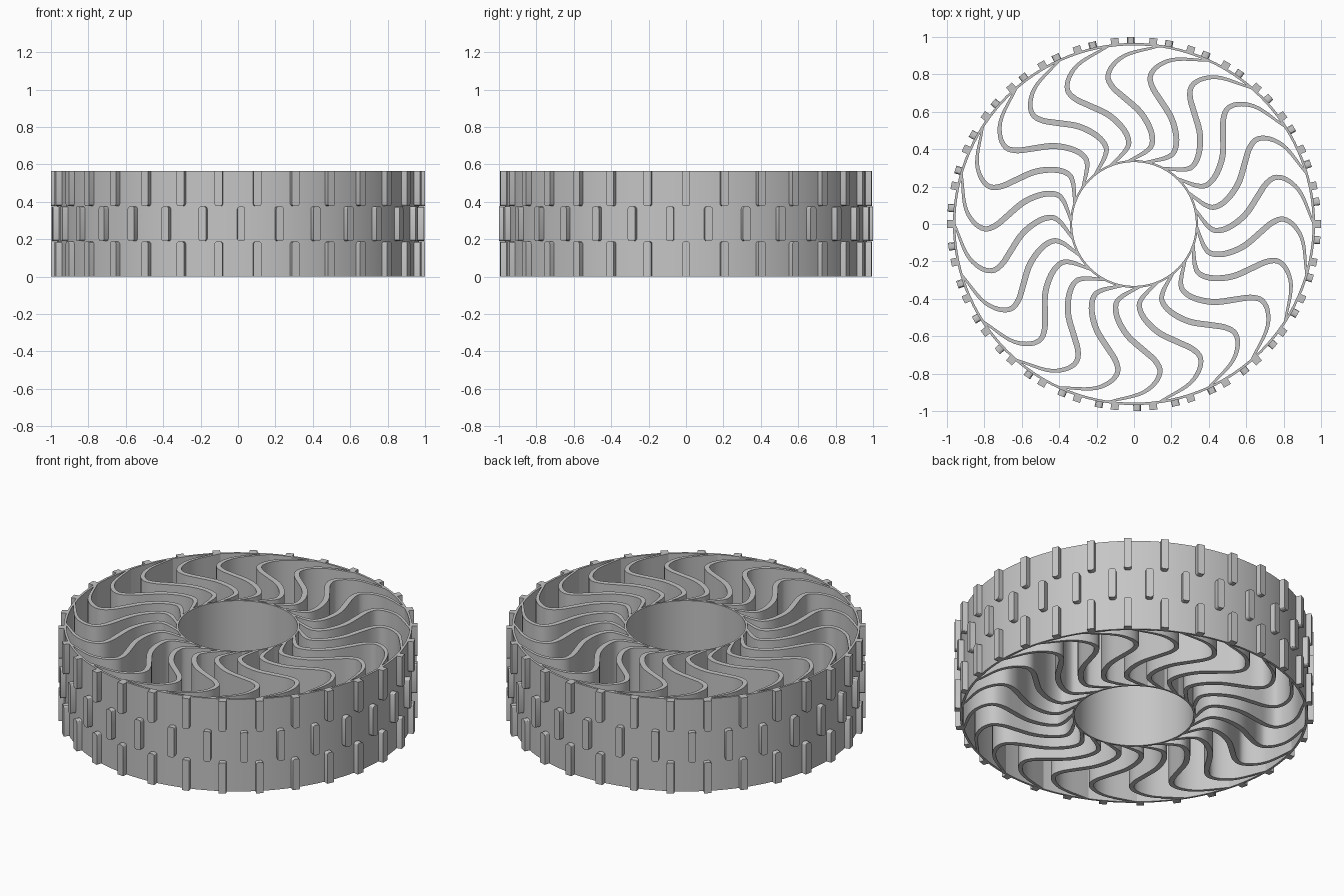
import bpy, bmesh, math
from mathutils import Vector, Matrix

HEIGHT = 0.565
SPOKES = 22
TREADS = 30

if "Cube" in bpy.data.objects:
    bpy.data.objects.remove(bpy.data.objects["Cube"], do_unlink=True)

grey = bpy.data.materials.new("wheel_grey")
grey.use_nodes = True
colour = (0.56, 0.56, 0.56, 1)
grey.diffuse_color = colour
grey.node_tree.nodes["Principled BSDF"].inputs["Base Color"].default_value = colour


def finish(bm, name):
    bmesh.ops.recalc_face_normals(bm, faces=bm.faces)
    mesh = bpy.data.meshes.new(name)
    bm.to_mesh(mesh)
    bm.free()
    obj = bpy.data.objects.new(name, mesh)
    bpy.context.collection.objects.link(obj)
    mesh.materials.append(grey)
    bpy.ops.object.select_all(action="DESELECT")
    obj.select_set(True)
    bpy.context.view_layer.objects.active = obj
    bpy.ops.object.shade_smooth_by_angle(angle=math.radians(30))


def band(bm, left, right, z0, z1, closed):
    """Solid wall between two plan outlines."""
    rows = [[bm.verts.new((p.x, p.y, z)) for p, z in
             ((a, z0), (b, z0), (b, z1), (a, z1))] for a, b in zip(left, right)]
    count = len(rows)
    for i in range(count if closed else count - 1):
        a, b = rows[i], rows[(i + 1) % count]
        for k in range(4):
            n = (k + 1) % 4
            bm.faces.new((a[k], a[n], b[n], b[k]))
    if not closed:
        bm.faces.new(rows[0])
        bm.faces.new(rows[-1])


def polar(r, angle):
    return Vector((r * math.cos(angle), r * math.sin(angle)))


def ring(name, inner, outer, segments):
    angles = [math.tau * i / segments for i in range(segments)]
    bm = bmesh.new()
    band(bm, [polar(inner, a) for a in angles],
         [polar(outer, a) for a in angles], 0, HEIGHT, True)
    finish(bm, name)


def smooth_path(points, steps):
    """Catmull-Rom curve through the points."""
    pts = [2 * points[0] - points[1]] + points + [2 * points[-1] - points[-2]]
    out = []
    for a, b, c, d in zip(pts, pts[1:], pts[2:], pts[3:]):
        for s in range(steps):
            t = s / steps
            out.append(0.5 * (2 * b + (c - a) * t + (2 * a - 5 * b + 4 * c - d) * t * t
                              + (3 * b - a - 3 * c + d) * t ** 3))
    return out + [points[-1]]


# Hub tube and outer rim
ring("hub", 0.331, 0.342, 72)
ring("rim", 0.955, 0.968, 120)

# S-shaped spokes: radius and angle in degrees along the centre line
profile = [(.337, 14), (.36, 5.5), (.395, -1.5), (.435, -4.5), (.49, -3), (.55, 1),
           (.61, 6), (.68, 12.8), (.74, 17), (.80, 18.2), (.86, 15.5), (.91, 10), (.96, 0)]
path = smooth_path([polar(r, math.radians(a)) for r, a in profile], 4)
left, right = [], []
for i, p in enumerate(path):
    along = (path[min(i + 1, len(path) - 1)] - path[max(i - 1, 0)]).normalized()
    side = Vector((-along.y, along.x))
    t = i / (len(path) - 1)
    half = 0.005 + 0.011 * math.sin(math.pi * t) ** 0.7 if 0 < t < 1 else 0.005
    left.append(p + side * half)
    right.append(p - side * half)

bm = bmesh.new()
for i in range(SPOKES):
    turn = Matrix.Rotation(math.tau * i / SPOKES, 2)
    band(bm, [turn @ p for p in left], [turn @ p for p in right], 0, HEIGHT, False)
finish(bm, "spokes")


# Tread lugs: upright plates with rounded free ends
def lug_row(name, z0, z1, offset, round_bottom, round_top):
    w, c = 0.021, 0.013
    outline = []
    for z, sz, rounded in ((z0, 1, round_bottom), (z1, -1, round_top)):
        corner = []
        if rounded:
            for k in range(4):
                a = math.pi / 2 * k / 3
                corner.append((w - c + c * math.sin(a), z + sz * c * (1 - math.cos(a))))
        else:
            corner.append((w, z))
        mirrored = [(-y, h) for y, h in reversed(corner)]
        outline += mirrored + corner if sz > 0 else corner[::-1] + mirrored[::-1]
    bm = bmesh.new()
    for i in range(TREADS):
        turn = Matrix.Rotation(math.tau * i / TREADS + math.radians(offset), 3, "Z")
        inner = [bm.verts.new(turn @ Vector((0.960, y, z))) for y, z in outline]
        outer = [bm.verts.new(turn @ Vector((0.999, y, z))) for y, z in outline]
        bm.faces.new(inner)
        bm.faces.new(outer)
        for k in range(len(outline)):
            n = (k + 1) % len(outline)
            bm.faces.new((inner[k], inner[n], outer[n], outer[k]))
    finish(bm, name)


lug_row("lower_treads", 0, 0.188, 0, False, True)
lug_row("middle_treads", 0.19, 0.375, 7, True, True)
lug_row("upper_treads", 0.377, HEIGHT, 0, True, False)
